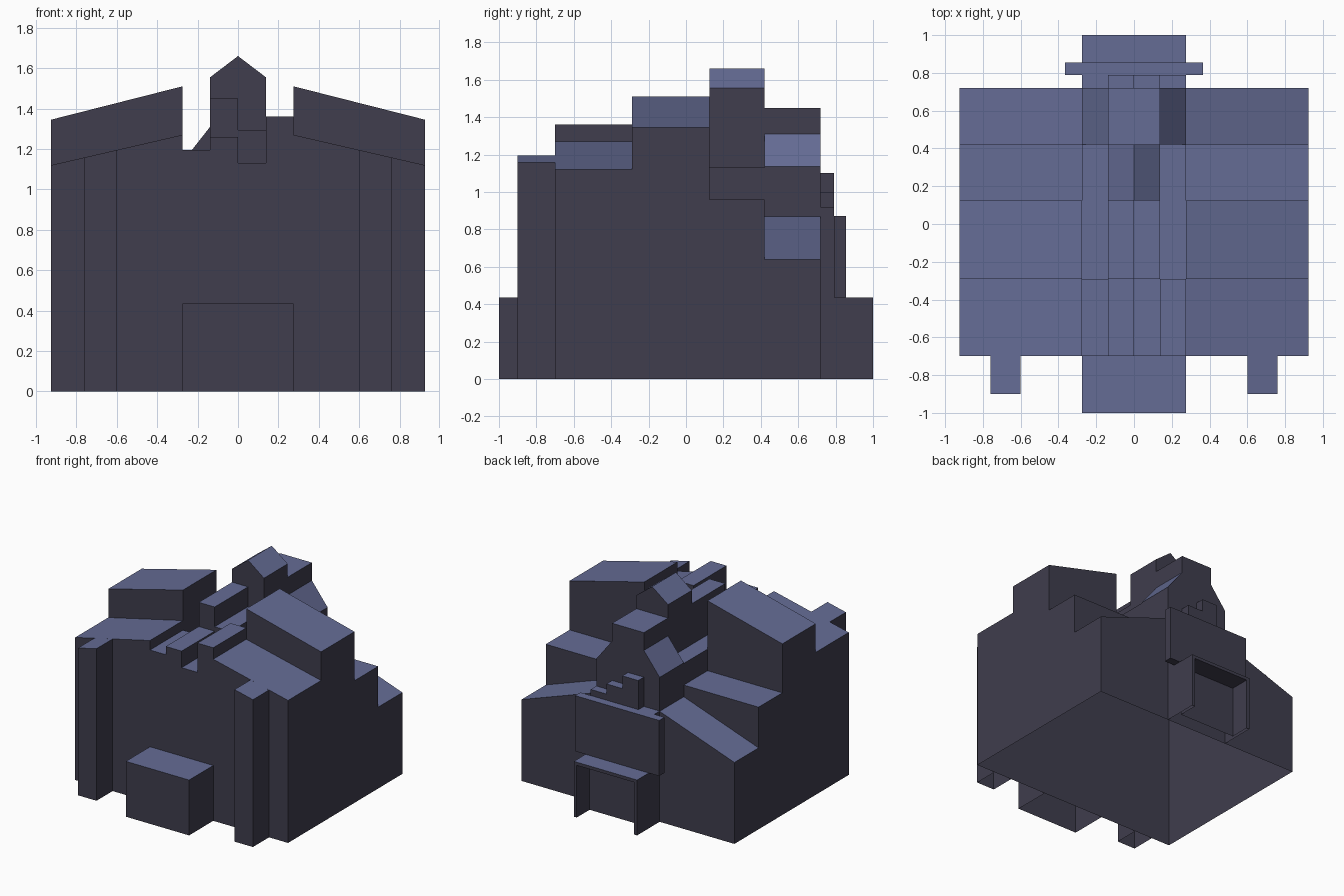
import bpy, bmesh
from mathutils import Vector

if "Cube" in bpy.data.objects:
    bpy.data.objects.remove(bpy.data.objects["Cube"])


def material(name, color):
    m = bpy.data.materials.new(name)
    m.diffuse_color = color
    m.use_nodes = True
    m.node_tree.nodes["Principled BSDF"].inputs["Base Color"].default_value = m.diffuse_color
    return m


WALL = material("wall", (0.05, 0.047, 0.075, 1))
ROOF = material("roof", (0.13, 0.15, 0.30, 1))


def prism(name, profile, y0, y1):
    """Extrude an x-z outline from y0 to y1."""
    bm = bmesh.new()
    face = bm.faces.new([bm.verts.new((x, y0, z)) for x, z in profile])
    ext = bmesh.ops.extrude_face_region(bm, geom=[face])["geom"]
    moved = [v for v in ext if isinstance(v, bmesh.types.BMVert)]
    bmesh.ops.translate(bm, verts=moved, vec=Vector((0, y1 - y0, 0)))
    bmesh.ops.recalc_face_normals(bm, faces=bm.faces[:])
    me = bpy.data.meshes.new(name)
    bm.to_mesh(me)
    bm.free()
    ob = bpy.data.objects.new(name, me)
    bpy.context.collection.objects.link(ob)
    return ob


def box(name, x0, x1, y0, y1, z0, z1):
    return prism(name, [(x0, z0), (x1, z0), (x1, z1), (x0, z1)], y0, y1)


def boolean(ob, other, operation):
    mod = ob.modifiers.new("bool", 'BOOLEAN')
    mod.operation, mod.solver, mod.object = operation, 'EXACT', other
    bpy.context.view_layer.objects.active = ob
    bpy.ops.object.modifier_apply(modifier=mod.name)
    bpy.data.objects.remove(other)


def finish(ob, contact_y=None):
    """Open the underside and hidden joint, then colour roofs and walls."""
    me = ob.data
    me.materials.clear()
    me.materials.append(WALL)
    me.materials.append(ROOF)
    bm = bmesh.new()
    bm.from_mesh(me)
    bm.normal_update()
    drop = []
    for f in bm.faces:
        f.material_index = 1 if f.normal.z > 0.3 else 0
        if all(abs(v.co.z) < 1e-4 for v in f.verts):
            drop.append(f)
        elif contact_y is not None and all(abs(v.co.y - contact_y) < 1e-4 for v in f.verts):
            drop.append(f)
    bmesh.ops.delete(bm, geom=drop, context='FACES')
    bm.to_mesh(me)
    bm.free()


# Main body: four roof sections along y, each one full-width outline
W, C, S = 0.925, 0.275, 0.138
sections = [
    (-0.70, -0.29, [(-W, 1.12), (-C, 1.27), (-C, 1.195), (-S, 1.195), (-S, 1.26), (0, 1.26),
                    (0, 1.13), (S, 1.13), (S, 1.36), (C, 1.36), (C, 1.27), (W, 1.12)]),
    (-0.29, 0.125, [(-W, 1.345), (-C, 1.51), (-C, 1.13), (-S, 1.13), (-S, 1.45), (0, 1.45),
                    (0, 1.295), (S, 1.295), (S, 1.13), (C, 1.13), (C, 1.51), (W, 1.345)]),
    (0.125, 0.42, [(-W, 0.96), (-C, 0.96), (-C, 1.13), (-S, 1.13), (-S, 1.555), (0, 1.66),
                   (S, 1.555), (S, 1.13), (C, 1.13), (C, 0.96), (W, 0.96)]),
    (0.42, 0.72, [(-W, 0.64), (-C, 0.868), (-C, 1.135), (-S, 1.31), (-S, 1.45),
                  (S, 1.45), (S, 1.31), (C, 1.135), (C, 0.868), (W, 0.64)]),
]
body = None
for y0, y1, top in sections:
    part = prism("main_body", [(-W, 0)] + top + [(W, 0)], y0, y1)
    if body is None:
        body = part
    else:
        boolean(body, part, 'UNION')
finish(body)

# Front pillars, capped along the roof slope
for side, s in (("left", -1), ("right", 1)):
    pillar = prism("front_pillar_" + side,
                   [(s * 0.6, 0), (s * 0.76, 0), (s * 0.76, 1.158), (s * 0.6, 1.195)], -0.9, -0.7)
    finish(pillar, -0.7)

# Front porch
finish(box("front_porch", -C, C, -1.0, -0.7, 0, 0.435), -0.7)

# Rear porch with an open doorway recess
porch = box("rear_porch", -C, C, 0.72, 1.0, 0, 0.435)
boolean(porch, box("recess", -0.25, 0.25, 0.84, 1.1, -0.1, 0.41), 'DIFFERENCE')
finish(porch, 0.72)

# Rear stepped parapet and the wide panel in front of it
steps = [(-C, 0.435), (C, 0.435), (C, 0.92), (S, 0.92), (S, 1.0), (0, 1.0),
         (0, 1.1), (-S, 1.1), (-S, 0.87), (-C, 0.87)]
finish(prism("rear_steps", steps, 0.72, 0.79), 0.72)
finish(box("rear_panel", -0.365, 0.365, 0.79, 0.855, 0.435, 0.872))
